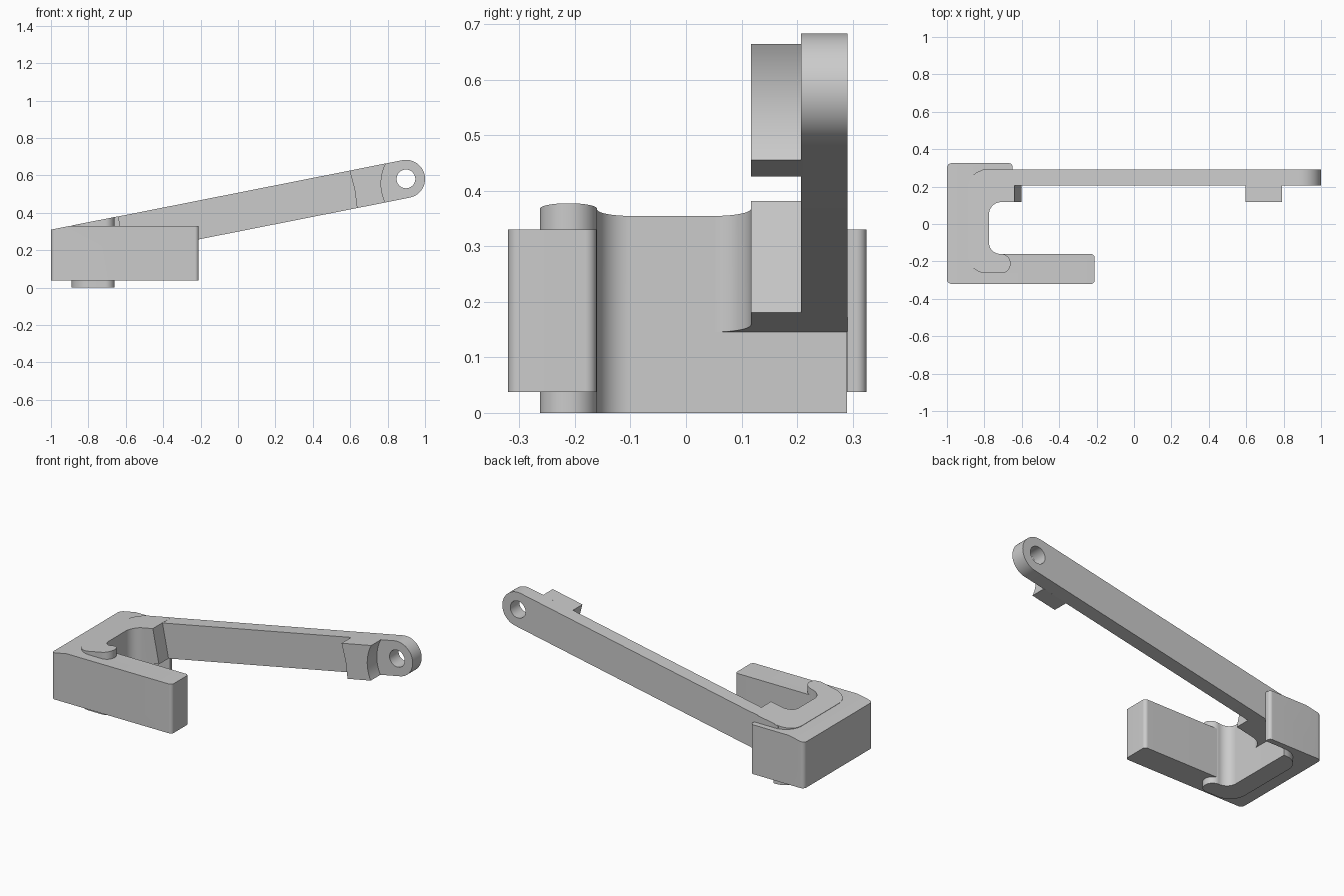
import bpy, bmesh
from math import sin, cos, tan, atan, pi
from mathutils import Vector

cube = bpy.data.objects.get("Cube")
if cube:
    bpy.data.objects.remove(cube)

grey = bpy.data.materials.new("plain grey")
grey.use_nodes = True
grey.diffuse_color = (0.6, 0.6, 0.6, 1)
grey.node_tree.nodes["Principled BSDF"].inputs["Base Color"].default_value = (0.6, 0.6, 0.6, 1)

ANGLE = atan(0.198)
ALONG = Vector((cos(ANGLE), 0, sin(ANGLE)))
UP = Vector((-sin(ANGLE), 0, cos(ANGLE)))
TOP = Vector((-1, 0, 0.31))
PIVOT = Vector((0.898, 0, 0.581))
R = 0.102


def rounded(corners, steps=12):
    """Outline from (x, y, radius) corners, each corner filleted."""
    out = []
    for i, (x, y, r) in enumerate(corners):
        p = Vector((x, y))
        if r == 0:
            out.append(p)
            continue
        a = (Vector(corners[i - 1][:2]) - p).normalized()
        b = (Vector(corners[(i + 1) % len(corners)][:2]) - p).normalized()
        half = a.angle(b) / 2
        centre = p + (a + b).normalized() * (r / sin(half))
        start = p + a * (r / tan(half)) - centre
        end = p + b * (r / tan(half)) - centre
        for k in range(steps + 1):
            out.append(centre + start.lerp(end, k / steps).normalized() * r)
    return out


def prism(name, points, depth, cuts=()):
    """Extrude 3D points by depth, then trim with (point, outward normal) planes."""
    bm = bmesh.new()
    face = bm.faces.new([bm.verts.new(p) for p in points])
    ext = bmesh.ops.extrude_face_region(bm, geom=[face], use_keep_orig=True)
    bmesh.ops.translate(bm, vec=depth, verts=[v for v in ext["geom"] if isinstance(v, bmesh.types.BMVert)])
    bmesh.ops.remove_doubles(bm, verts=bm.verts[:], dist=1e-5)
    for co, no in cuts:
        res = bmesh.ops.bisect_plane(bm, geom=bm.verts[:] + bm.edges[:] + bm.faces[:],
                                     plane_co=co, plane_no=no, clear_outer=True)
        rim = [e for e in res["geom_cut"] if isinstance(e, bmesh.types.BMEdge)]
        bmesh.ops.holes_fill(bm, edges=rim, sides=0)
    bmesh.ops.recalc_face_normals(bm, faces=bm.faces[:])
    mesh = bpy.data.meshes.new(name)
    bm.to_mesh(mesh)
    bm.free()
    mesh.materials.append(grey)
    ob = bpy.data.objects.new(name, mesh)
    bpy.context.collection.objects.link(ob)
    return ob


def plan_prism(name, corners, z0, z1, cuts):
    return prism(name, [(p.x, p.y, z0) for p in rounded(corners)], Vector((0, 0, z1 - z0)), cuts)


def side_prism(name, points, y0, y1):
    return prism(name, [(p.x, y0, p.z) for p in points], Vector((0, y1 - y0, 0)))


def arc(centre, radius, a0, a1, steps=32):
    """Arc in the side plane, angles measured from the arm direction."""
    angles = [a0 + (a1 - a0) * k / steps for k in range(steps + 1)]
    return [centre + (ALONG * cos(a) + UP * sin(a)) * radius for a in angles]


top_cut = (TOP, UP)
bottom_cut = (PIVOT - UP * R, -UP)

# Outer block: long front leg, spine and thin rear flange
block = plan_prism("outer_block", [
    (-1, -0.32, 0.025), (-0.21, -0.32, 0.02), (-0.21, -0.161, 0.02), (-0.8, -0.161, 0),
    (-0.8, 0.291, 0), (-0.65, 0.291, 0), (-0.65, 0.325, 0.018), (-1, 0.325, 0.025)],
    0.038, 0.33, [top_cut])

# Inner body with rounded hook, standing below and above the block
body = plan_prism("inner_body", [
    (-0.89, -0.263, 0.1), (-0.66, -0.263, 0.05), (-0.66, -0.16, 0.05), (-0.775, -0.16, 0.06),
    (-0.775, 0.29, 0), (-0.89, 0.29, 0.1)], 0, 0.6, [top_cut])

# Thick arm root, filleted into the body and cut square to the arm
root = plan_prism("arm_root", [
    (-0.8, 0.05, 0), (-0.775, 0.05, 0), (-0.775, 0.117, 0.065), (-0.4, 0.117, 0),
    (-0.4, 0.29, 0), (-0.8, 0.29, 0)], 0, 0.6,
    [top_cut, bottom_cut, (Vector((-0.64, 0, 0.381)), ALONG)])

# Sloping arm with round end
LENGTH = 1.72
arm = side_prism("arm", arc(PIVOT, R, -pi / 2, pi / 2)
                 + [PIVOT + UP * R - ALONG * LENGTH, PIVOT - UP * R - ALONG * LENGTH], 0.207, 0.291)

# Pivot hole
hole = side_prism("hole_cutter", arc(PIVOT, 0.05, 0, 2 * pi, 48)[:-1], 0.1, 0.4)
hole.hide_render = True
mod = arm.modifiers.new("hole", "BOOLEAN")
mod.operation = "DIFFERENCE"
mod.solver = "EXACT"
mod.object = hole
bpy.context.view_layer.objects.active = arm
bpy.ops.object.modifier_apply(modifier=mod.name)
bpy.data.objects.remove(hole)

# Pad near the arm end, with a hollow end face
pad = side_prism("arm_pad", arc(Vector((1, 0, 0.556)), 0.235, pi - 0.673, pi + 0.249, 20)
                 + [PIVOT - UP * R - ALONG * 0.287, PIVOT - ALONG * 0.28,
                    PIVOT + UP * R - ALONG * 0.287], 0.117, 0.21)

# Smooth the rounded faces, keep edges crisp
for ob in (block, body, root, arm, pad):
    bpy.ops.object.select_all(action="DESELECT")
    ob.select_set(True)
    bpy.context.view_layer.objects.active = ob
    bpy.ops.object.shade_smooth_by_angle(angle=0.5)
